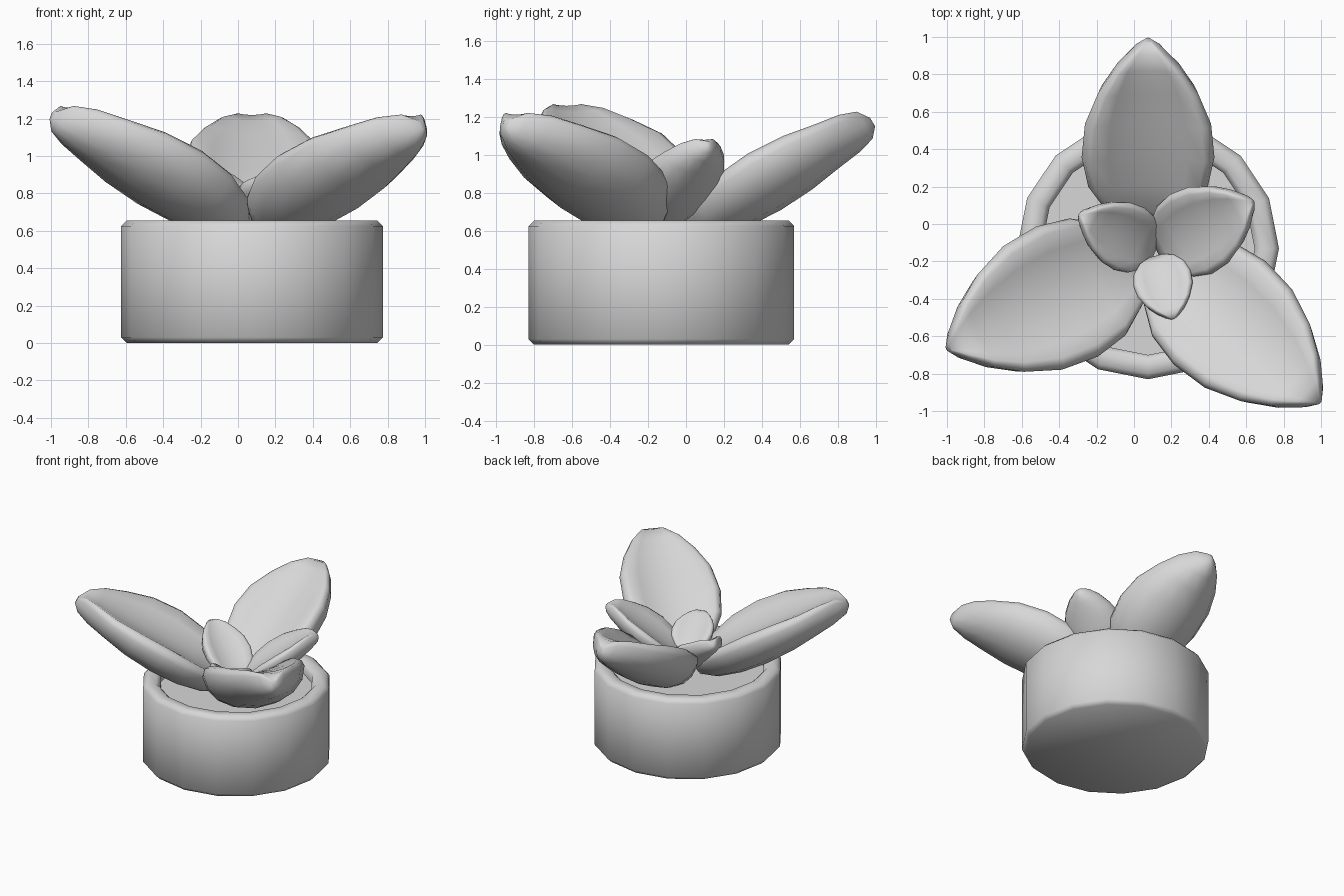
import bpy, bmesh, math
from mathutils import Vector

old = bpy.data.objects.get("Cube")
if old:
    bpy.data.objects.remove(old)

# One matte grey for everything
grey = bpy.data.materials.new("light_grey")
grey.use_nodes = True
COLOUR = (0.68, 0.68, 0.68, 1)
grey.diffuse_color = COLOUR
grey.node_tree.nodes["Principled BSDF"].inputs["Base Color"].default_value = COLOUR


def loft(name, rings, angle):
    """Skin closed rings of equal length, cap both ends, smooth the result."""
    bm = bmesh.new()
    loops = [[bm.verts.new(p) for p in ring] for ring in rings]
    n = len(loops[0])
    for a, b in zip(loops, loops[1:]):
        for i in range(n):
            j = (i + 1) % n
            bm.faces.new((a[i], a[j], b[j], b[i]))
    bm.faces.new(loops[0])
    bm.faces.new(loops[-1])
    bmesh.ops.recalc_face_normals(bm, faces=bm.faces)
    mesh = bpy.data.meshes.new(name)
    bm.to_mesh(mesh)
    bm.free()
    mesh.materials.append(grey)
    obj = bpy.data.objects.new(name, mesh)
    bpy.context.collection.objects.link(obj)
    bpy.ops.object.select_all(action='DESELECT')
    obj.select_set(True)
    bpy.context.view_layer.objects.active = obj
    bpy.ops.object.shade_smooth_by_angle(angle=math.radians(angle))


# Pot: sixteen-sided, bevelled, with a shallow soil floor inside the rim
POT = [(0.67, 0), (0.7, 0.03), (0.7, 0.625), (0.67, 0.655),
       (0.6, 0.655), (0.57, 0.625), (0.57, 0.57)]
SIDES = 16
loft("pot", [[(0.075 + r * math.cos(math.tau * i / SIDES),
               -0.13 + r * math.sin(math.tau * i / SIDES), z)
              for i in range(SIDES)] for r, z in POT], 50)

# Leaf outline: position along the leaf, width share, depth share
OUTLINE = [(0, 0.25, 0.3), (0.1, 0.62, 0.7), (0.25, 0.9, 0.92), (0.42, 1, 1),
           (0.6, 0.95, 0.93), (0.76, 0.75, 0.76), (0.88, 0.5, 0.65),
           (0.96, 0.25, 0.48), (1, 0.06, 0.15)]

# Leaf section: across, height, and how far the hollow sinks there
BELLY = [(-math.cos(math.pi * k / 8), 0.9 - 1.9 * math.sin(math.pi * k / 8), 0)
         for k in range(9)]
HOLLOW = [(0.95, 1.2, 0), (0.84, 1.3, 0), (0.6, 1.3, 0.28), (0.3, 1.3, 0.48)]
SECTION = (BELLY + HOLLOW + [(0, 1.3, 0.55)]
           + [(-u, v, dip) for u, v, dip in reversed(HOLLOW)])


def leaf(name, base, tip, width, depth):
    """Cupped leaf: rounded belly below, shallow hollow above, raised rim."""
    base, tip = Vector(base), Vector(tip)
    axis = (tip - base).normalized()
    side = axis.cross(Vector((0, 0, 1))).normalized()
    up = side.cross(axis)
    loft(name, [[base.lerp(tip, t) + side * (u * width * w)
                 + up * ((v - dip * w) * depth * d)
                 for u, v, dip in SECTION] for t, w, d in OUTLINE], 75)


# Three large outer leaves
leaf("back_leaf", (0.075, 0.02, 0.6), (0.075, 0.985, 1.17), 0.355, 0.15)
leaf("right_leaf", (0, -0.19, 0.6), (-0.995, -0.665, 1.21), 0.385, 0.15)
leaf("left_leaf", (0.15, -0.2, 0.6), (0.99, -0.95, 1.16), 0.37, 0.15)

# Three small inner leaves
leaf("inner_left_leaf", (0.14, -0.14, 0.62), (0.635, 0.12, 1.06), 0.24, 0.085)
leaf("inner_right_leaf", (0.1, -0.14, 0.62), (-0.29, 0.05, 0.96), 0.185, 0.075)
leaf("inner_front_leaf", (0.12, -0.18, 0.68), (0.21, -0.51, 0.88), 0.16, 0.06)
